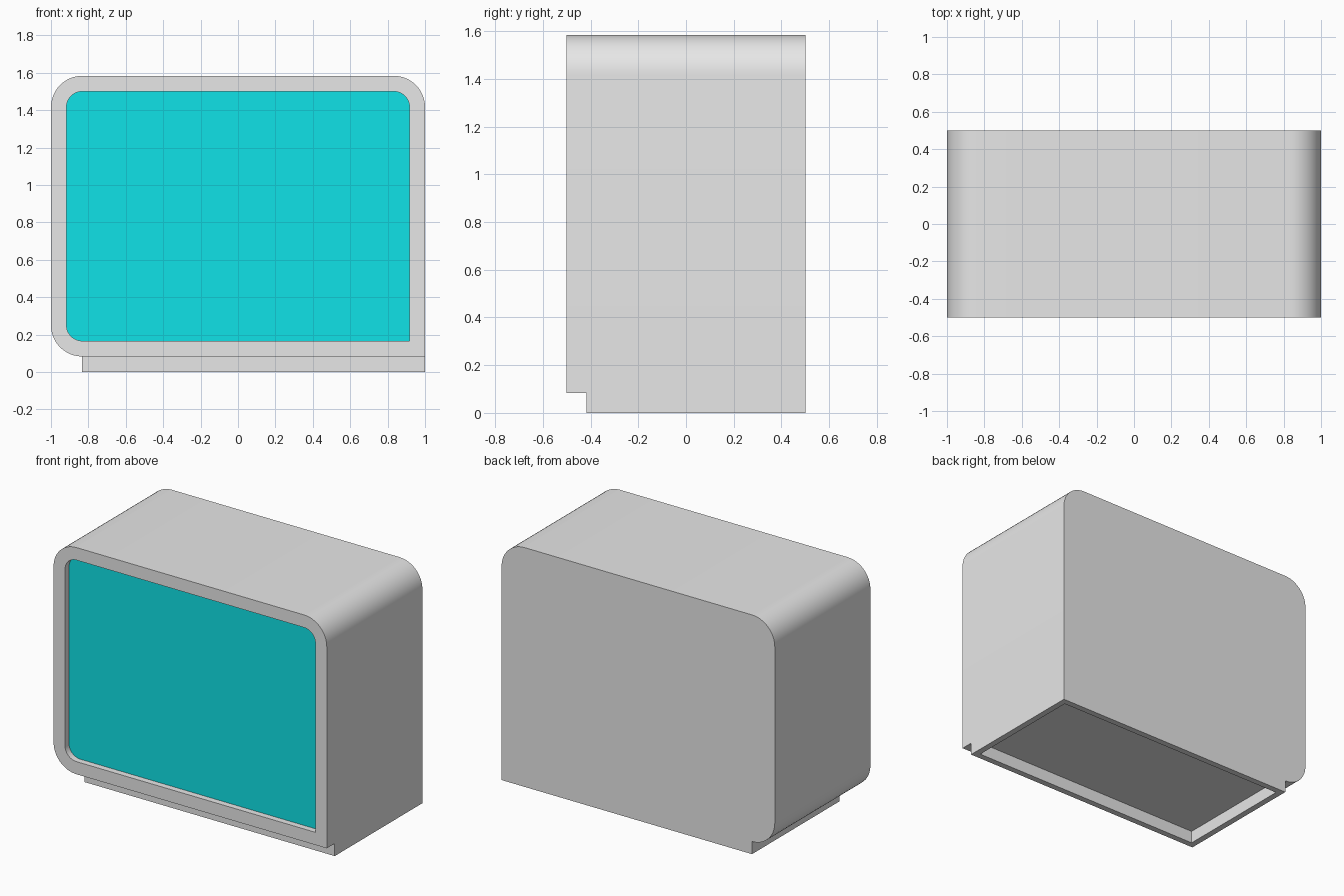
import bpy, bmesh
from math import sin, cos, pi, radians
from mathutils import Vector

cube = bpy.data.objects.get("Cube")
if cube:
    bpy.data.objects.remove(cube, do_unlink=True)

STEP = 1 / 12           # wall and foot thickness
TOP = 1.5 + STEP
CORNER_STEPS = 12


def material(name, rgb):
    mat = bpy.data.materials.new(name)
    mat.use_nodes = True
    color = (*rgb, 1)
    mat.diffuse_color = color
    mat.node_tree.nodes["Principled BSDF"].inputs["Base Color"].default_value = color
    return mat


def rectangle(u0, u1, v0, v1, radius=0):
    """Outline with three rounded corners; the one at (u1, v0) stays square."""
    points = [(u1, v0)]
    corners = [(u1, v1, -1, -1), (u0, v1, 1, -1), (u0, v0, 1, 1)]
    for i, (u, v, su, sv) in enumerate(corners):
        if not radius:
            points.append((u, v))
            continue
        for k in range(CORNER_STEPS + 1):
            a = (i + k / CORNER_STEPS) * pi / 2
            points.append((u + radius * (su + cos(a)), v + radius * (sv + sin(a))))
    return points


def loft(name, loops, mats, cap_start=False, cap_end=False):
    """Bridge successive loops of points, with optional end caps."""
    bm = bmesh.new()
    rings = [[bm.verts.new(p) for p in loop] for loop in loops]
    for a, b in zip(rings, rings[1:]):
        n = len(a)
        for i in range(n):
            j = (i + 1) % n
            bm.faces.new((a[i], a[j], b[j], b[i]))
    if cap_start:
        bm.faces.new(rings[0])
    if cap_end:
        bm.faces.new(rings[-1]).material_index = len(mats) - 1
    bmesh.ops.recalc_face_normals(bm, faces=bm.faces)
    mesh = bpy.data.meshes.new(name)
    bm.to_mesh(mesh)
    bm.free()
    for mat in mats:
        mesh.materials.append(mat)
    obj = bpy.data.objects.new(name, mesh)
    bpy.context.collection.objects.link(obj)
    bpy.ops.object.select_all(action='DESELECT')
    obj.select_set(True)
    bpy.context.view_layer.objects.active = obj
    bpy.ops.object.shade_smooth_by_angle(angle=radians(30))
    return obj


casing = material("light grey casing", (0.8, 0.8, 0.8))
glass = material("cyan screen", (0.006, 0.9, 0.94))

# Casing: back, outer walls, front bezel and recess with the screen as its floor
outer = rectangle(-1, 1, STEP, TOP, 2 * STEP)
opening = rectangle(-1 + STEP, 1 - STEP, 2 * STEP, TOP - STEP, STEP)
stations = [(outer, 0.5), (outer, -0.5), (opening, -0.5), (opening, -0.5 + STEP / 2)]
loft("casing_with_screen", [[Vector((x, y, z)) for x, z in outline] for outline, y in stations],
     [casing, glass], cap_start=True, cap_end=True)

# Foot: hollow rim under the casing, flush with the back and left side
rim = STEP / 2
foot_outer = rectangle(-1 + 2 * STEP, 1, -0.5 + STEP, 0.5)
foot_inner = rectangle(-1 + 2 * STEP + rim, 1 - rim, -0.5 + STEP + rim, 0.5 - rim)
stations = [(foot_outer, STEP), (foot_outer, 0), (foot_inner, 0), (foot_inner, STEP)]
loft("foot_rim", [[Vector((x, y, z)) for x, y in outline] for outline, z in stations], [casing])
